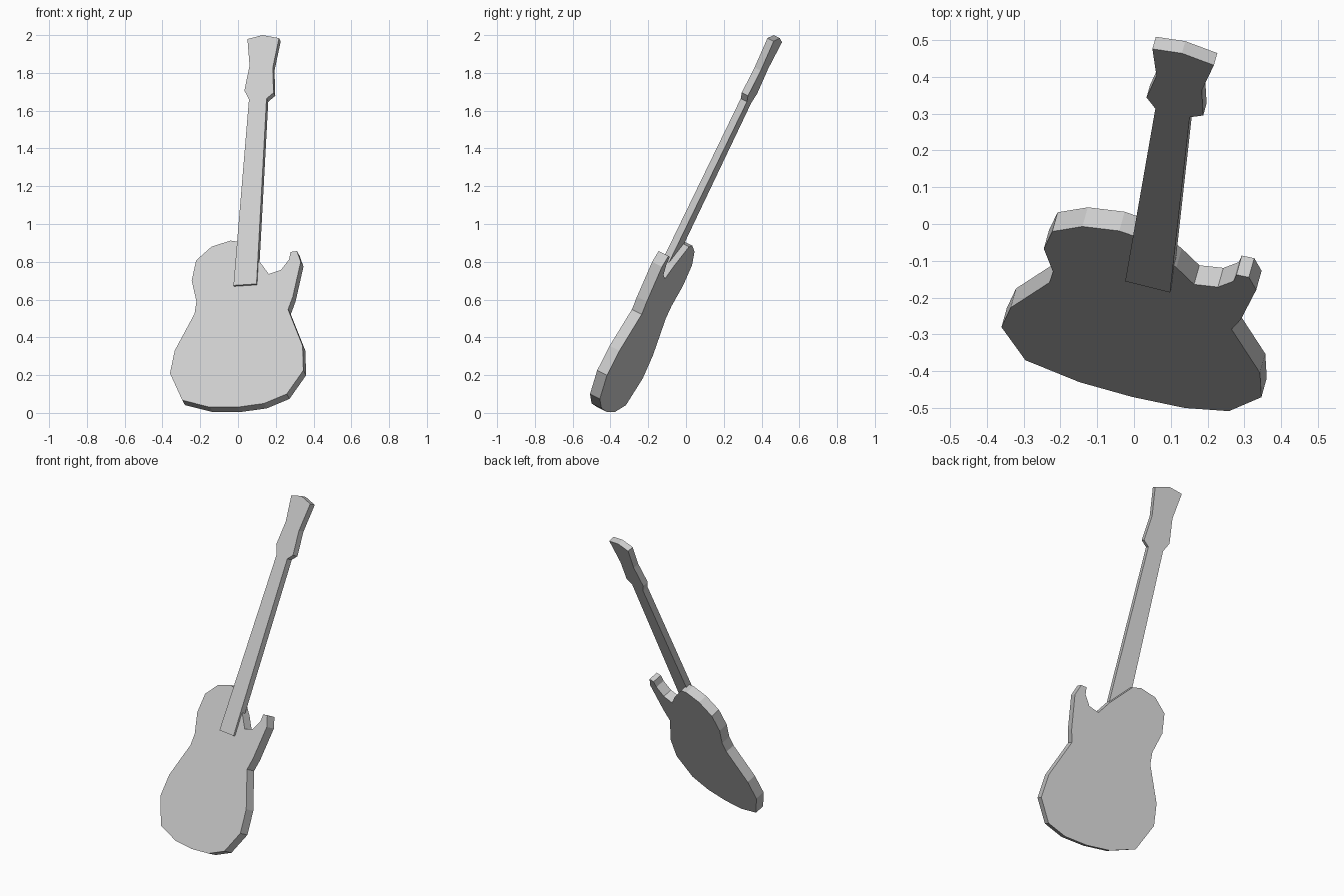
import bpy
import bmesh
from mathutils import Vector

cube = bpy.data.objects.get("Cube")
if cube:
    bpy.data.objects.remove(cube, do_unlink=True)

# Single flat colour
GREY = (0.6, 0.6, 0.6, 1.0)
mat = bpy.data.materials.new("light_grey")
mat.use_nodes = True
mat.diffuse_color = GREY
mat.node_tree.nodes["Principled BSDF"].inputs["Base Color"].default_value = GREY

# The instrument leans back and turns slightly: y = BASE + SX * x + SZ * z
BASE, SX, SZ = -0.486, -0.28, 0.5
NORMAL = Vector((SX, -1, SZ)).normalized()


def leaning_slab(name, outline, thickness, raise_y=0.0):
    """Lay a front outline (x, z) on the leaning plane and thicken it backwards."""
    bm = bmesh.new()
    verts = [bm.verts.new((x, BASE + SX * x + SZ * z - raise_y, z)) for x, z in outline]
    front = bm.faces.new(verts)
    back = bmesh.ops.extrude_face_region(bm, geom=[front], use_keep_orig=True)
    moved = [v for v in back["geom"] if isinstance(v, bmesh.types.BMVert)]
    bmesh.ops.translate(bm, verts=moved, vec=-NORMAL * thickness)
    bmesh.ops.recalc_face_normals(bm, faces=bm.faces)
    mesh = bpy.data.meshes.new(name)
    bm.to_mesh(mesh)
    bm.free()
    mesh.materials.append(mat)
    obj = bpy.data.objects.new(name, mesh)
    bpy.context.collection.objects.link(obj)
    return obj


# Body: upper bout, waist, lower bout, then horn and cutaway
body = [
    (0.01, 0.905), (-0.04, 0.912), (-0.14, 0.88), (-0.222, 0.807),
    (-0.245, 0.70), (-0.22, 0.59), (-0.23, 0.525), (-0.335, 0.33),
    (-0.36, 0.21), (-0.295, 0.067), (-0.148, 0.03), (-0.005, 0.03),
    (0.138, 0.05), (0.258, 0.10), (0.346, 0.225), (0.342, 0.355),
    (0.265, 0.548), (0.29, 0.615), (0.332, 0.80), (0.312, 0.857),
    (0.278, 0.852), (0.27, 0.812), (0.228, 0.757), (0.163, 0.735),
    (0.115, 0.80),
]
leaning_slab("body", body, 0.06)

# Neck and headstock form one slab, raised a little above the body
neck = [
    (-0.024, 0.675), (0.098, 0.683), (0.151, 1.664), (0.188, 1.695),
    (0.184, 1.828), (0.217, 1.984), (0.13, 2.0), (0.05, 1.979),
    (0.061, 1.839), (0.034, 1.706), (0.058, 1.659),
]
leaning_slab("neck_and_headstock", neck, 0.038, raise_y=0.014)
